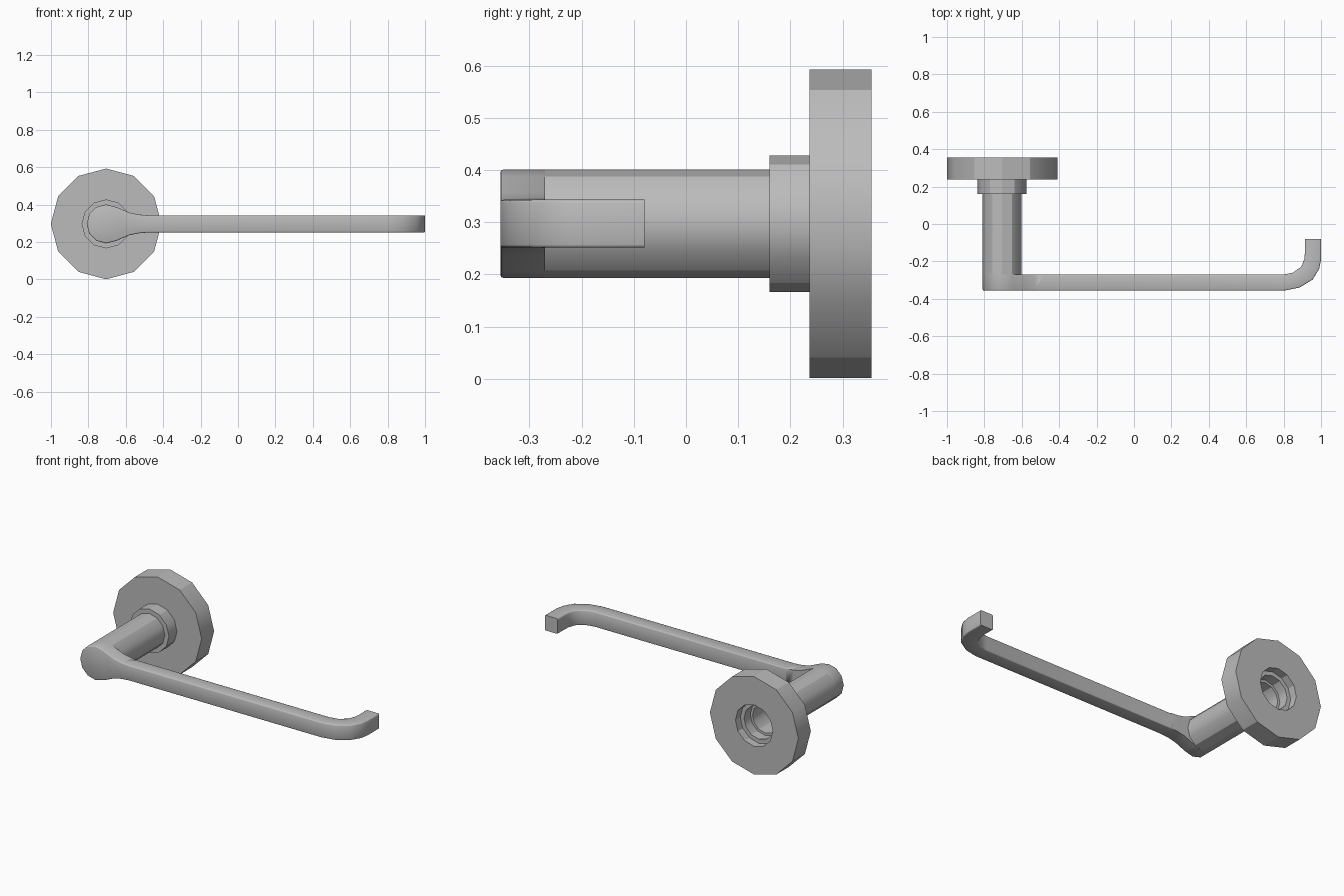
import bpy, bmesh, math

cube = bpy.data.objects.get("Cube")
if cube:
    bpy.data.objects.remove(cube)

CX, CZ, SIDES = -0.705, 0.297, 12
POST_R, ARM_H = 0.104, 0.046
FRONT, BACK = -0.356, -0.27

metal = bpy.data.materials.new("brushed grey metal")
metal.use_nodes = True
metal.diffuse_color = (0.5, 0.5, 0.5, 1)
metal.node_tree.nodes["Principled BSDF"].inputs["Base Color"].default_value = (0.5, 0.5, 0.5, 1)


def finish(name, bm, angle):
    """Turn a bmesh into a grey object, smooth below the given angle."""
    bmesh.ops.remove_doubles(bm, verts=bm.verts, dist=0.0005)
    bmesh.ops.recalc_face_normals(bm, faces=bm.faces)
    for f in bm.faces:
        f.smooth = True
    for e in bm.edges:
        if e.is_manifold and e.calc_face_angle() > math.radians(angle):
            e.smooth = False
    mesh = bpy.data.meshes.new(name)
    bm.to_mesh(mesh)
    bm.free()
    mesh.materials.append(metal)
    obj = bpy.data.objects.new(name, mesh)
    bpy.context.collection.objects.link(obj)


def tube(name, outer, inner, y0, y1):
    """Twelve-sided hollow ring around the post axis."""
    bm = bmesh.new()
    loops = []
    for r, y in ((outer, y0), (outer, y1), (inner, y1), (inner, y0)):
        loops.append([bm.verts.new((CX + r * math.cos(a), y, CZ + r * math.sin(a)))
                      for a in (2 * math.pi * k / SIDES for k in range(SIDES))])
    for i in range(4):
        a, b = loops[i], loops[(i + 1) % 4]
        for k in range(SIDES):
            n = (k + 1) % SIDES
            bm.faces.new((a[k], a[n], b[n], b[k]))
    # crisp facets at top and bottom, soft ones at the sides
    for e in bm.edges:
        u, v = e.verts
        if abs(u.co.y - v.co.y) > 0.01 and abs(u.co.x - CX) < outer * 0.6:
            e.smooth = False
    finish(name, bm, 40)


# Wall mount and post
tube("wall_plate", 0.296, 0.125, 0.237, 0.356)
tube("collar", 0.131, 0.1, 0.16, 0.31)
tube("post", POST_R, 0.085, BACK, 0.25)

# Arm sections: front point, back point, half height
sections = []
for k in range(4):
    a = math.radians(30 * k)
    x = CX - POST_R * math.cos(a)
    sections.append(((x, FRONT), (x, BACK), POST_R * math.sin(a)))
for x, h in ((-0.65, 0.09), (-0.58, 0.06), (-0.53, 0.05), (-0.48, ARM_H)):
    sections.append(((x, FRONT), (x, BACK), h))
hook = [((0.805, FRONT), (0.8, BACK)), ((0.885, -0.34), (0.85, -0.26)),
        ((0.955, -0.297), (0.895, -0.228)), ((0.99, -0.24), (0.911, -0.185)),
        ((1.0, -0.19), (0.914, -0.15)), ((1.0, -0.08), (0.914, -0.08))]
sections += [(f, b, ARM_H) for f, b in hook]

bm = bmesh.new()
rings = []
for f, b, h in sections:
    rings.append([bm.verts.new((p[0], p[1], CZ + s * h))
                  for p, s in ((f, -1), (b, -1), (b, 1), (f, 1))])
for a, b in zip(rings, rings[1:]):
    for k in range(4):
        n = (k + 1) % 4
        bm.faces.new((a[k], a[n], b[n], b[k]))
bm.faces.new(rings[0])
bm.faces.new(rings[-1])
bmesh.ops.remove_doubles(bm, verts=bm.verts, dist=0.0005)
bmesh.ops.dissolve_degenerate(bm, dist=0.0005, edges=bm.edges)
bmesh.ops.recalc_face_normals(bm, faces=bm.faces)

# Slightly rounded long edges, except where the head meets the post
edges = []
for e in bm.edges:
    mid = (e.verts[0].co + e.verts[1].co) / 2
    if e.is_manifold and e.calc_face_angle() > 1 and mid.y < -0.09 \
            and (mid.x > -0.5 or mid.y < -0.3):
        edges.append(e)
bmesh.ops.bevel(bm, geom=edges, offset=0.006, segments=2, profile=0.5, affect='EDGES')
finish("hook_arm", bm, 50)
